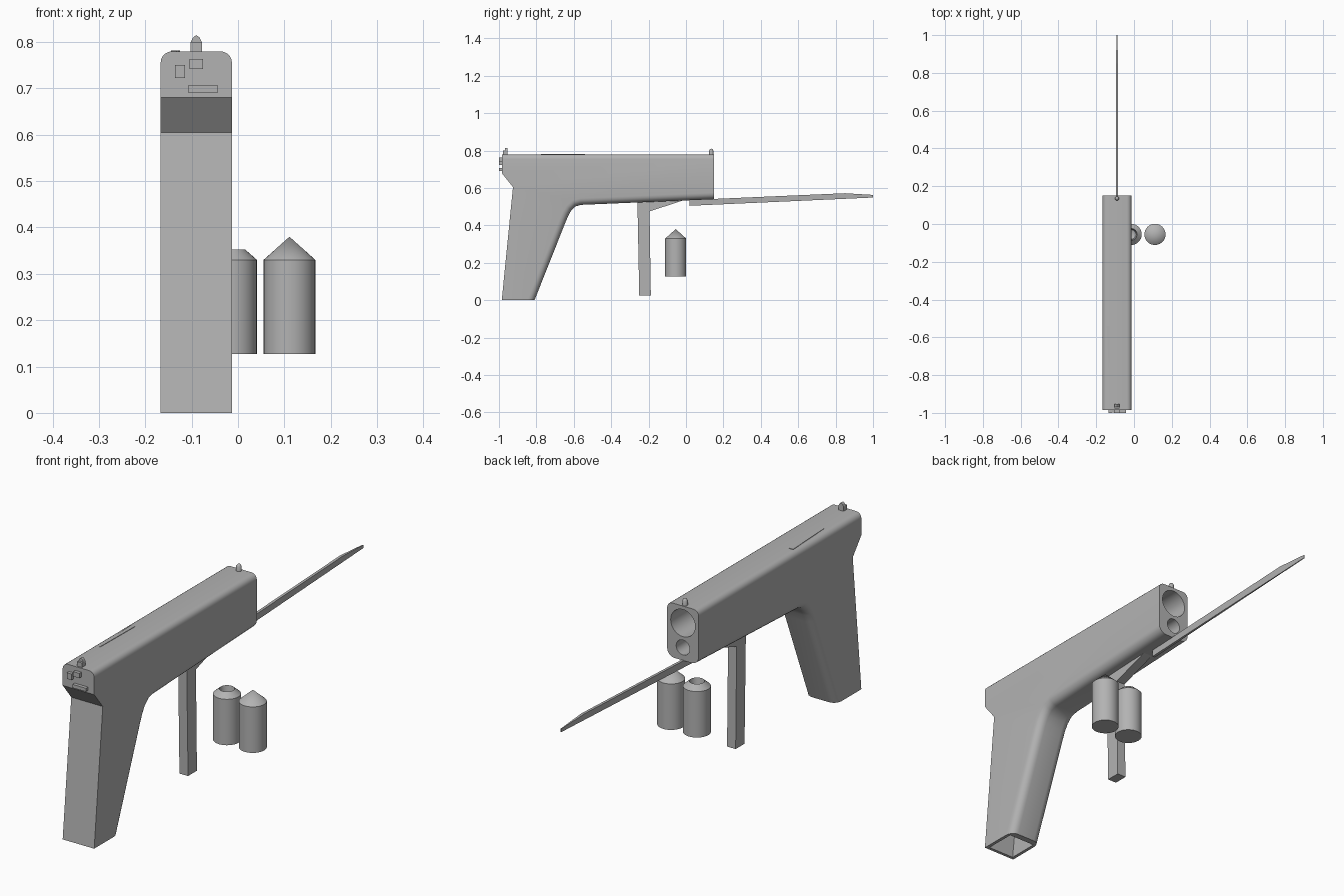
import bpy, bmesh, math

cube = bpy.data.objects.get("Cube")
if cube:
    bpy.data.objects.remove(cube, do_unlink=True)

CX = -0.09      # centre plane of the main body
HALF = 0.077    # half width of the main body

gray = bpy.data.materials.new("plain gray")
gray.use_nodes = True
gray.diffuse_color = (0.45, 0.45, 0.45, 1)
gray.node_tree.nodes["Principled BSDF"].inputs["Base Color"].default_value = (0.45, 0.45, 0.45, 1)


def finish(name, bm):
    bmesh.ops.recalc_face_normals(bm, faces=bm.faces)
    mesh = bpy.data.meshes.new(name)
    bm.to_mesh(mesh)
    bm.free()
    mesh.materials.append(gray)
    ob = bpy.data.objects.new(name, mesh)
    bpy.context.collection.objects.link(ob)
    return ob


def activate(ob):
    bpy.ops.object.select_all(action='DESELECT')
    ob.select_set(True)
    bpy.context.view_layer.objects.active = ob


def smooth(ob):
    activate(ob)
    bpy.ops.object.shade_smooth_by_angle(angle=math.radians(32))


def prism_mesh(profile, x0, x1):
    """Side profile (y, z) extruded across x."""
    bm = bmesh.new()
    face = bm.faces.new([bm.verts.new((x0, y, z)) for y, z in profile])
    res = bmesh.ops.extrude_face_region(bm, geom=[face])
    verts = [v for v in res["geom"] if isinstance(v, bmesh.types.BMVert)]
    bmesh.ops.translate(bm, verts=verts, vec=(x1 - x0, 0, 0))
    bmesh.ops.recalc_face_normals(bm, faces=bm.faces)
    return bm


def prism(name, profile, half, x=CX):
    return finish(name, prism_mesh(profile, x - half, x + half))


def box(name, x0, x1, y0, y1, z0, z1):
    return finish(name, prism_mesh([(y0, z0), (y1, z0), (y1, z1), (y0, z1)], x0, x1))


def lathe(name, profile, x, y, sides=32):
    """Profile (radius, z) turned about a vertical axis."""
    bm = bmesh.new()
    verts = [bm.verts.new((r, 0, z)) for r, z in profile]
    edges = [bm.edges.new(pair) for pair in zip(verts, verts[1:])]
    bmesh.ops.spin(bm, geom=verts + edges, cent=(0, 0, 0), axis=(0, 0, 1),
                   angle=math.tau, steps=sides, use_duplicate=False)
    bmesh.ops.remove_doubles(bm, verts=bm.verts, dist=1e-5)
    bmesh.ops.translate(bm, verts=bm.verts, vec=(x, y, 0))
    ob = finish(name, bm)
    smooth(ob)
    return ob


def cut(ob, cutter):
    mod = ob.modifiers.new("cut", 'BOOLEAN')
    mod.operation, mod.solver, mod.object = 'DIFFERENCE', 'EXACT', cutter
    activate(ob)
    bpy.ops.object.modifier_apply(modifier=mod.name)
    bpy.data.objects.remove(cutter, do_unlink=True)


# Main body: slide and grip in one profile
underside = [(-0.81, 0), (-0.643, 0.42), (-0.628, 0.455), (-0.612, 0.482),
             (-0.59, 0.502), (-0.56, 0.51), (0.15, 0.54)]
outline = underside + [(0.15, 0.78), (-0.985, 0.78), (-0.985, 0.68),
                       (-0.925, 0.605), (-0.985, 0)]
bm = prism_mesh(outline, CX - HALF, CX + HALF)


def side_edges(test):
    return [e for e in bm.edges
            if abs(e.verts[0].co.x - e.verts[1].co.x) < 1e-4
            and all(test(v.co) for v in e.verts)]


# Rounded top corners, then rounder front strap and underside
bmesh.ops.bevel(bm, geom=side_edges(lambda c: c.z > 0.77), offset=0.025,
                segments=5, profile=0.5, affect='EDGES')
bmesh.ops.bevel(bm, geom=side_edges(
    lambda c: any(abs(c.y - y) + abs(c.z - z) < 1e-3 for y, z in underside)),
    offset=0.035, segments=5, profile=0.5, affect='EDGES')
body = finish("body", bm)

# Two bores in the muzzle
for z, radius, depth in [(0.705, 0.06, 0.4), (0.597, 0.033, 0.2)]:
    bpy.ops.mesh.primitive_cylinder_add(vertices=32, radius=radius, depth=depth * 2,
                                        location=(CX, 0.15, z),
                                        rotation=(math.pi / 2, 0, 0))
    bore = bpy.context.object
    bore.hide_render = True
    cut(body, bore)

# Hollow in the bottom of the grip
well = prism("grip_hollow", [(-0.974, -0.02), (-0.845, -0.02),
                             (-0.69, 0.38), (-0.925, 0.38)], HALF - 0.014)
well.hide_render = True
cut(body, well)
smooth(body)

# Low plate on the upper far corner of the slide
bm = prism_mesh([(-0.776, 0.776), (-0.54, 0.776), (-0.54, 0.782), (-0.776, 0.782)],
                -0.145, -0.125)
for v in bm.verts:
    if v.co.y < -0.7:
        v.co.x = -0.133 if v.co.x < -0.135 else -0.129
finish("slide_plate", bm)

# Small raised blocks on the rear face
for name, x0, x1, z0, z1 in [("rear_block_side", -0.136, -0.114, 0.723, 0.75),
                             ("rear_block_top", -0.105, -0.075, 0.742, 0.763),
                             ("rear_block_low", -0.108, -0.043, 0.691, 0.706)]:
    box(name, x0, x1, -1.0, -0.98, z0, z1)

# Sights
box("rear_sight_step", CX - 0.012, CX + 0.012, -0.978, -0.966, 0.775, 0.8)
bm = bmesh.new()
face = bm.faces.new([bm.verts.new((CX + x, -0.968, z)) for x, z in
                     [(-0.012, 0.775), (0.012, 0.775), (0.012, 0.8),
                      (0.007, 0.81), (0, 0.815), (-0.007, 0.81), (-0.012, 0.8)]])
res = bmesh.ops.extrude_face_region(bm, geom=[face])
bmesh.ops.translate(bm, vec=(0, 0.014, 0),
                    verts=[v for v in res["geom"] if isinstance(v, bmesh.types.BMVert)])
finish("rear_sight", bm)
lathe("front_sight", [(0, 0.77), (0.011, 0.77), (0.011, 0.8), (0.006, 0.808), (0, 0.811)],
      CX, 0.135, 16)

# Trigger lever with its slanted bracket
prism("trigger", [(-0.25, 0.025), (-0.188, 0.025), (-0.195, 0.475), (0.02, 0.545),
                  (-0.26, 0.545)], 0.021)

# Long thin blade, narrowed towards the tip
blade = prism("blade", [(0.02, 0.505), (1.0, 0.549), (1.0, 0.563),
                        (0.85, 0.572), (0.02, 0.536)], 0.006)
for v in blade.data.vertices:
    if v.co.y > 0.9:
        v.co.x = CX + (v.co.x - CX) * 0.3

# Two rounds: one pointed, one with a hollow tip
lathe("pointed_round", [(0, 0.127), (0.056, 0.127), (0.056, 0.33), (0, 0.38)],
      0.111, -0.055)
lathe("hollow_round", [(0, 0.127), (0.056, 0.127), (0.056, 0.33), (0.031, 0.352),
                       (0.025, 0.31), (0, 0.30)], -0.015, -0.055)
